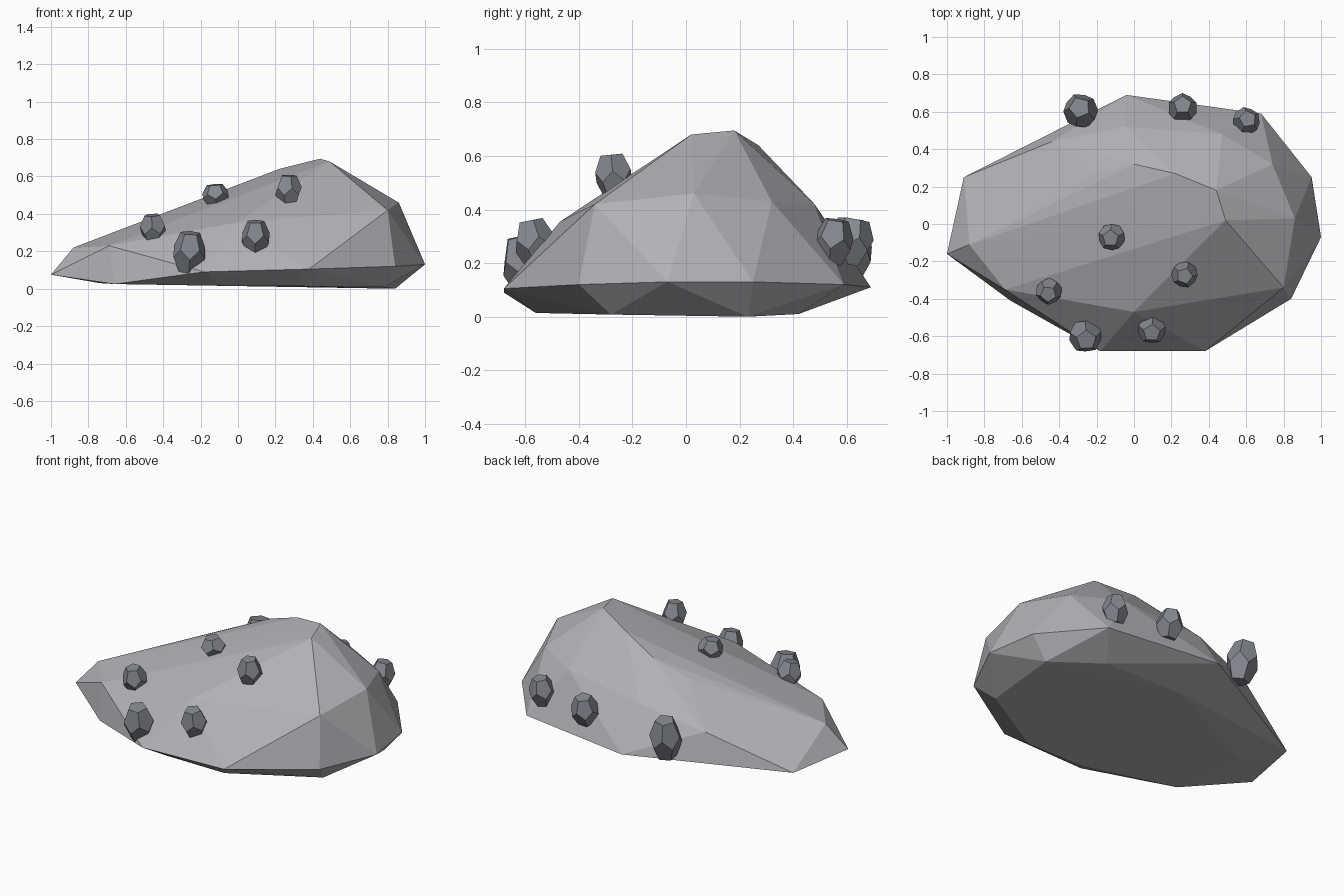
import bpy, bmesh, math
from mathutils import Vector, Matrix

if "Cube" in bpy.data.objects:
    bpy.data.objects.remove(bpy.data.objects["Cube"])


def material(name, rgb):
    m = bpy.data.materials.new(name)
    m.diffuse_color = (*rgb, 1)
    m.use_nodes = True
    m.node_tree.nodes["Principled BSDF"].inputs["Base Color"].default_value = m.diffuse_color
    return m


def hull_object(name, points, mat):
    """Flat-shaded convex solid around a few points."""
    bm = bmesh.new()
    for p in points:
        bm.verts.new(p)
    res = bmesh.ops.convex_hull(bm, input=bm.verts[:])
    inner = {g for g in res["geom_interior"] if isinstance(g, bmesh.types.BMVert)}
    bmesh.ops.delete(bm, geom=list(inner), context='VERTS')
    loose = [v for v in bm.verts if not v.link_faces]
    bmesh.ops.delete(bm, geom=loose, context='VERTS')
    bmesh.ops.recalc_face_normals(bm, faces=bm.faces[:])
    me = bpy.data.meshes.new(name)
    bm.to_mesh(me)
    bm.free()
    me.materials.append(mat)
    ob = bpy.data.objects.new(name, me)
    bpy.context.collection.objects.link(ob)
    return ob


rock_grey = material("rock grey", (0.45, 0.44, 0.47))
slate_grey = material("slate grey", (0.23, 0.25, 0.28))

# Boulder: sloping wedge with a faceted crest
rim = [(-1, -.16, .075), (-.91, .25, .06), (-.04, .69, .11), (.68, .59, .12),
       (.95, .25, .13), (1, -.07, .13), (.84, -.40, .12), (.38, -.68, .105),
       (-.18, -.68, .09), (-.66, -.41, .025)]
shoulder = [(-.88, -.11, .22), (-.69, -.35, .23), (0, -.47, .355),
            (.38, -.47, .30), (.80, -.34, .42), (.86, .03, .46),
            (.74, .32, .43), (.47, .48, .42), (-.05, .52, .36), (-.44, .44, .26)]
crest = [(-.20, .27, .47), (0, .32, .555), (.22, .27, .64), (.44, .18, .695),
         (.49, .02, .68)]
base = [(-.74, .05, .03), (-.1, -.56, .016), (.3, -.56, .014), (.78, -.28, .008),
        (.84, .23, 0), (.55, .42, .01), (0, .42, .018)]
hull_object("boulder", rim + shoulder + crest + base, rock_grey)


# Pebbles: stretched twelve-sided nodules leaning out of the boulder
def pebble(name, centre, radius, half_height, lean, turn):
    pts = []
    for ring_r, z, offset in ((.62, 1, 0), (1, .24, 0), (1, -.24, 36), (.62, -1, 36)):
        for i in range(5):
            a = math.radians(72 * i + offset + turn)
            pts.append(Vector((ring_r * radius * math.cos(a),
                               ring_r * radius * math.sin(a), z * half_height)))
    axis = Vector((lean[0], lean[1], 1)).normalized()
    rot = Vector((0, 0, 1)).rotation_difference(axis).to_matrix()
    hull_object(name, [rot @ p + Vector(centre) for p in pts], slate_grey)


pebbles = [
    ((-.26, -.60, .195), .088, .105, (.05, -.20), 20),
    ((-.455, -.36, .32), .070, .075, (-.05, -.20), 50),
    ((-.12, -.07, .50), .072, .056, (-.10, -.10), 90),
    ((.27, -.27, .525), .070, .080, (.0, -.10), 70),
    ((.095, -.565, .275), .076, .086, (.0, -.20), 15),
    ((-.285, .605, .245), .092, .120, (-.05, .15), 40),
    ((.26, .62, .28), .078, .085, (.0, .20), 90),
    ((.60, .55, .28), .074, .082, (.10, .15), 30),
]
for n, p in enumerate(pebbles, 1):
    pebble(f"pebble_{n}", *p)
